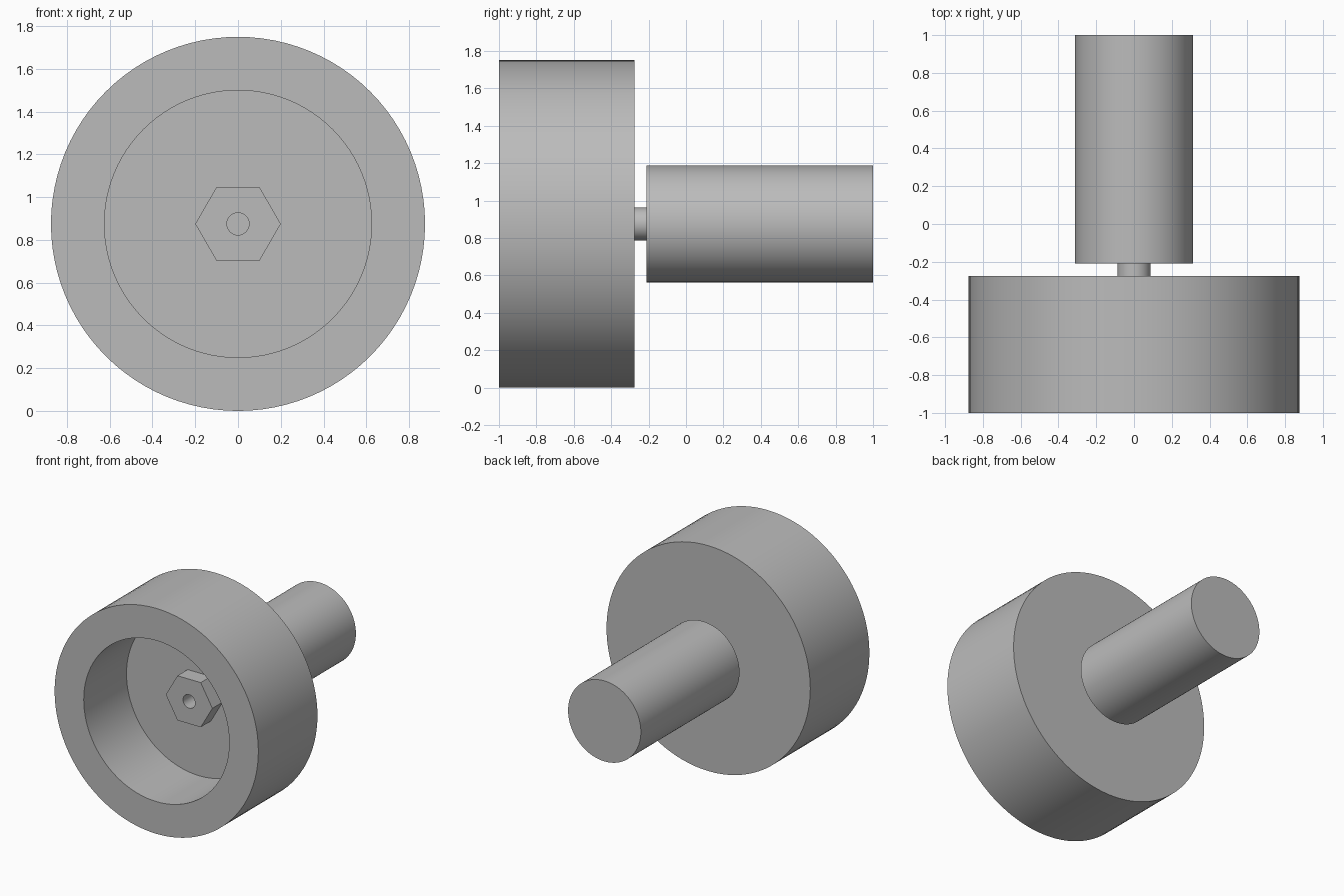
import bpy
import bmesh
from math import cos, sin, tau, radians
from mathutils import Matrix, Vector

AXIS_Z = 0.875
SEGMENTS = 96

cube = bpy.data.objects.get("Cube")
if cube:
    bpy.data.objects.remove(cube, do_unlink=True)

grey = bpy.data.materials.new("plain grey")
grey.use_nodes = True
colour = (0.5, 0.5, 0.5, 1.0)
grey.diffuse_color = colour
grey.node_tree.nodes["Principled BSDF"].inputs["Base Color"].default_value = colour


def finish(name, bm, smooth=True):
    """Turn a bmesh into a shaded, coloured object."""
    bmesh.ops.remove_doubles(bm, verts=bm.verts, dist=1e-5)
    bmesh.ops.recalc_face_normals(bm, faces=bm.faces)
    mesh = bpy.data.meshes.new(name)
    bm.to_mesh(mesh)
    bm.free()
    mesh.materials.append(grey)
    obj = bpy.data.objects.new(name, mesh)
    bpy.context.collection.objects.link(obj)
    if smooth:
        bpy.ops.object.select_all(action="DESELECT")
        obj.select_set(True)
        bpy.context.view_layer.objects.active = obj
        bpy.ops.object.shade_smooth_by_angle(angle=radians(30))
    return obj


def lathe(name, profile):
    """Revolve (radius, y) points about the long axis."""
    bm = bmesh.new()
    verts = [bm.verts.new((0, y, AXIS_Z + r)) for r, y in profile]
    edges = [bm.edges.new(pair) for pair in zip(verts, verts[1:])]
    bmesh.ops.spin(bm, geom=verts + edges, cent=(0, 0, AXIS_Z), axis=(0, 1, 0),
                   angle=tau, steps=SEGMENTS, use_merge=True)
    return finish(name, bm)


def ring(bm, radius, count, y):
    """Closed loop of edges facing the front."""
    verts = [bm.verts.new((radius * cos(tau * i / count), y,
                           AXIS_Z + radius * sin(tau * i / count)))
             for i in range(count)]
    return [bm.edges.new((verts[i - 1], verts[i])) for i in range(count)]


# Wheel: deep front recess with a blind centre hole in its floor
WHEEL_BACK, FLOOR, NUT_FRONT = -0.275, -0.475, -0.6
HOLE_R, HOLE_END = 0.052, -0.4
lathe("wheel", [(0, HOLE_END), (HOLE_R, HOLE_END), (HOLE_R, FLOOR),
                (0.625, FLOOR), (0.625, -1), (0.875, -1),
                (0.875, WHEEL_BACK), (0, WHEEL_BACK)])

# Short neck and solid round handle
lathe("neck", [(0, WHEEL_BACK), (0.0875, WHEEL_BACK), (0.0875, -0.21), (0, -0.21)])
lathe("handle", [(0, -0.21), (0.3125, -0.21), (0.3125, 1), (0, 1)])

# Hexagonal nut with a round hole, seated on the recess floor
bm = bmesh.new()
outline = ring(bm, 0.2, 6, NUT_FRONT) + ring(bm, HOLE_R, 48, NUT_FRONT)
bmesh.ops.triangle_fill(bm, edges=outline, use_beauty=True, normal=(0, -1, 0))
extruded = bmesh.ops.extrude_face_region(bm, geom=bm.faces[:], use_keep_orig=True)
bmesh.ops.translate(bm, vec=(0, FLOOR - NUT_FRONT, 0),
                    verts=[v for v in extruded["geom"] if isinstance(v, bmesh.types.BMVert)])
finish("hex_nut", bm)
